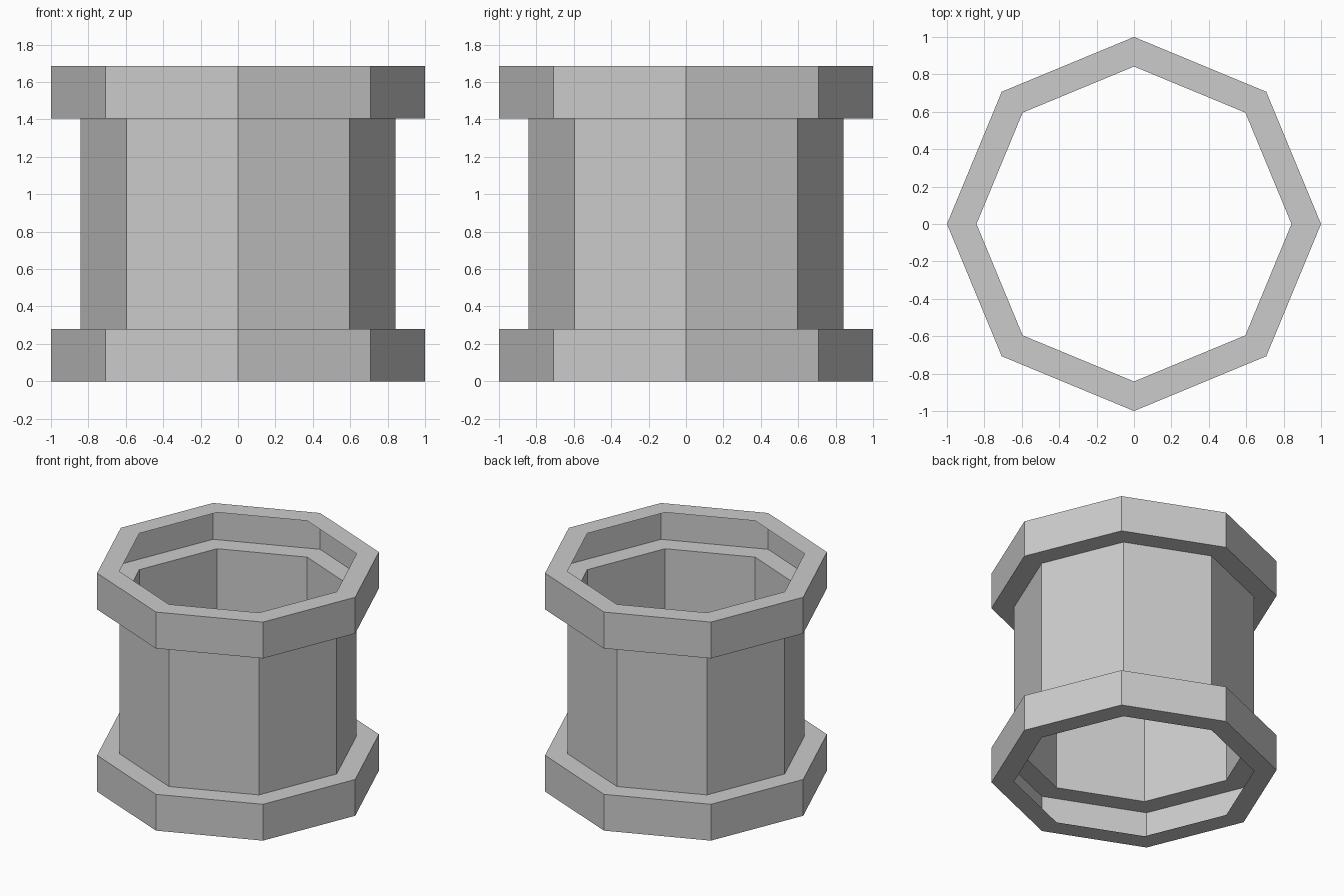
import bpy, bmesh
from math import cos, sin, tau

if "Cube" in bpy.data.objects:
    bpy.data.objects.remove(bpy.data.objects["Cube"])

SIDES = 8
R_RIM, R_BODY = 1.0, 0.842
HEIGHT, RIM = 1.685, 0.28


def lathe(name, profile):
    """Revolve an open (radius, z) profile into a flat-faced octagonal shell."""
    bm = bmesh.new()
    rings = [[bm.verts.new((r * cos(tau * i / SIDES), r * sin(tau * i / SIDES), z))
              for i in range(SIDES)] for r, z in profile]
    for low, high in zip(rings, rings[1:]):
        for i in range(SIDES):
            j = (i + 1) % SIDES
            bm.faces.new((low[i], low[j], high[j], high[i]))
    mesh = bpy.data.meshes.new(name)
    bm.to_mesh(mesh)
    bm.free()
    obj = bpy.data.objects.new(name, mesh)
    bpy.context.collection.objects.link(obj)
    return obj


# Open pipe: one thin shell, with hollow collars at the bottom and top
lathe("pipe_shell", [
    (R_BODY, 0), (R_RIM, 0), (R_RIM, RIM), (R_BODY, RIM),
    (R_BODY, HEIGHT - RIM), (R_RIM, HEIGHT - RIM), (R_RIM, HEIGHT), (R_BODY, HEIGHT),
])
